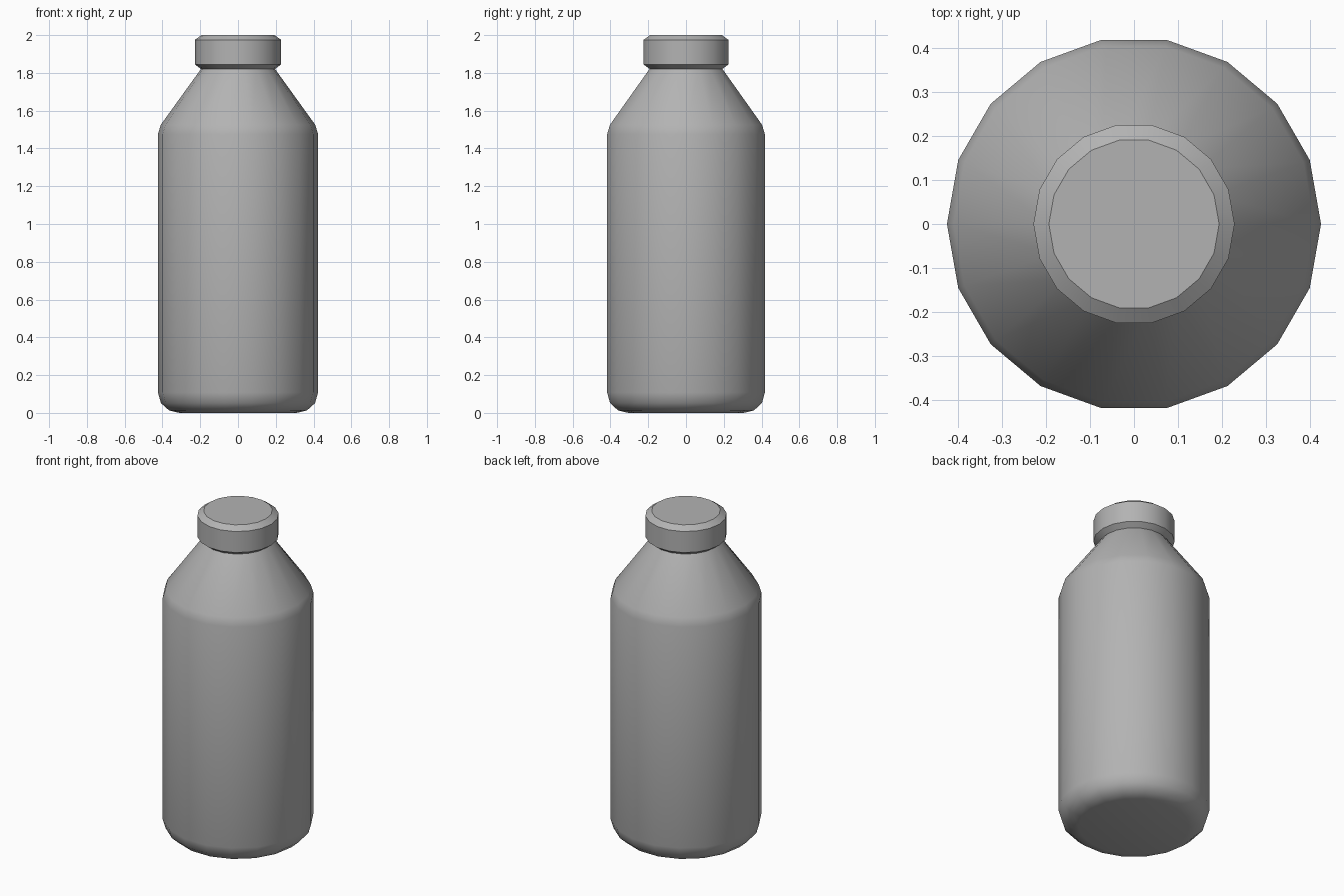
import bpy, bmesh, math

if "Cube" in bpy.data.objects:
    bpy.data.objects.remove(bpy.data.objects["Cube"])

SIDES = 18

# Mid grey shared by both parts
grey = bpy.data.materials.new("mid_grey")
grey.diffuse_color = (0.45, 0.45, 0.45, 1)
grey.use_nodes = True
grey.node_tree.nodes["Principled BSDF"].inputs["Base Color"].default_value = grey.diffuse_color


def lathe(name, profile, smooth_angle):
    """Closed solid of revolution from (radius, height) points, bottom to top."""
    bm = bmesh.new()
    rings = []
    for r, z in profile:
        rings.append([bm.verts.new((r * math.cos(2 * math.pi * i / SIDES),
                                    r * math.sin(2 * math.pi * i / SIDES), z))
                      for i in range(SIDES)])
    for low, high in zip(rings, rings[1:]):
        for i in range(SIDES):
            j = (i + 1) % SIDES
            bm.faces.new((low[i], low[j], high[j], high[i]))
    bm.faces.new(rings[0][::-1])
    bm.faces.new(rings[-1])
    mesh = bpy.data.meshes.new(name)
    bm.to_mesh(mesh)
    bm.free()
    mesh.materials.append(grey)
    obj = bpy.data.objects.new(name, mesh)
    bpy.context.collection.objects.link(obj)
    bpy.ops.object.select_all(action='DESELECT')
    obj.select_set(True)
    bpy.context.view_layer.objects.active = obj
    bpy.ops.object.shade_smooth_by_angle(angle=math.radians(smooth_angle))
    return obj


# Bottle body: rounded base, straight wall, softened shoulder, conical neck
lathe("bottle_body", [(0.31, 0.0), (0.365, 0.013), (0.408, 0.052), (0.424, 0.108),
                      (0.424, 1.475), (0.409, 1.525), (0.195, 1.822)], 40)

# Screw cap: chamfered at both rims
lathe("cap", [(0.195, 1.82), (0.228, 1.845), (0.228, 1.975), (0.193, 2.0)], 30)
